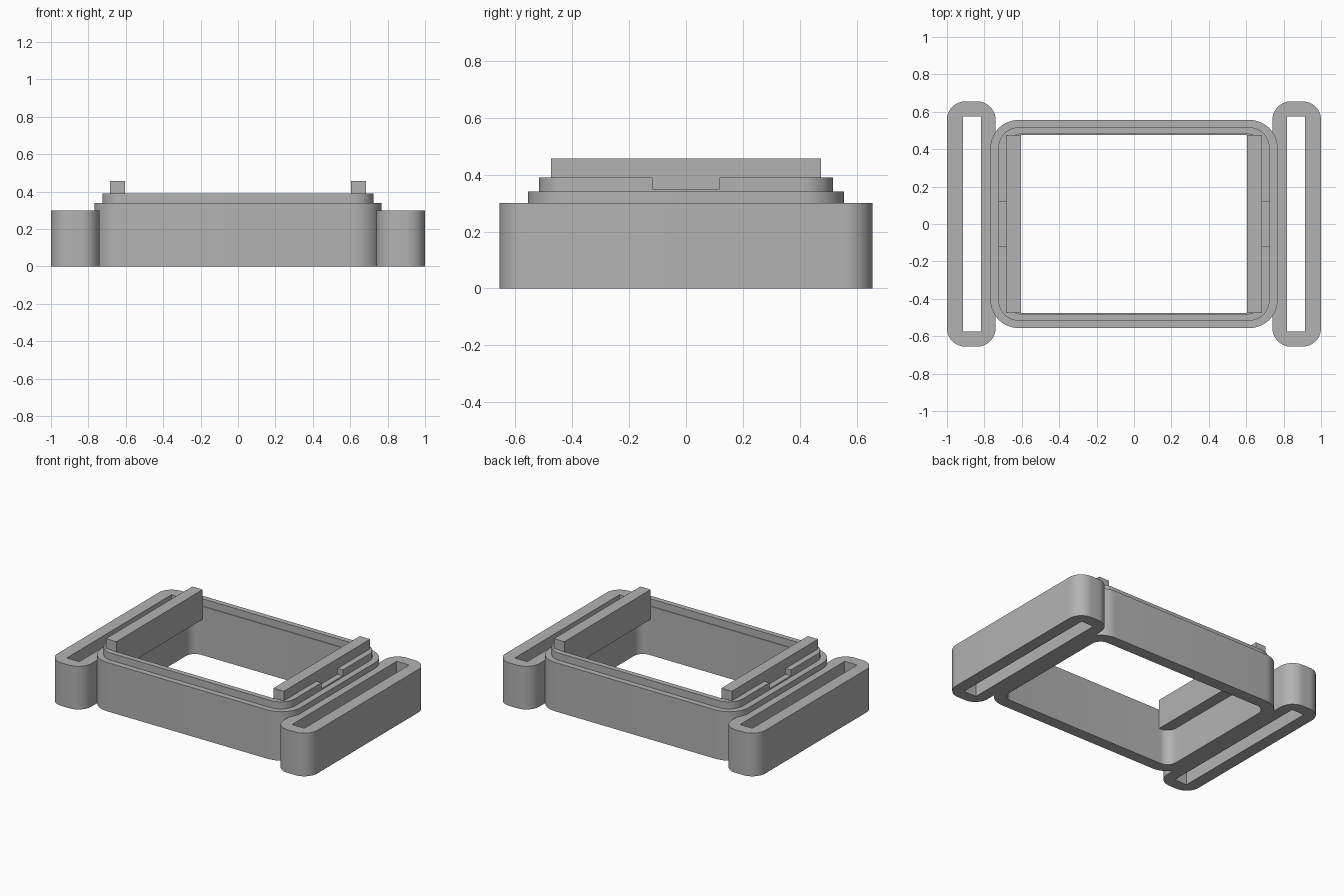
import bpy, bmesh
from math import cos, sin, pi, radians

cube = bpy.data.objects.get("Cube")
if cube:
    bpy.data.objects.remove(cube, do_unlink=True)

grey = bpy.data.materials.new("plain grey")
grey.use_nodes = True
colour = (0.45, 0.45, 0.45, 1)
grey.diffuse_color = colour
grey.node_tree.nodes["Principled BSDF"].inputs["Base Color"].default_value = colour

SEGMENTS = 12


def finish(name, bm):
    """Turn a bmesh into a grey object, smooth on the rounded corners."""
    bmesh.ops.recalc_face_normals(bm, faces=bm.faces)
    mesh = bpy.data.meshes.new(name)
    bm.to_mesh(mesh)
    bm.free()
    mesh.materials.append(grey)
    obj = bpy.data.objects.new(name, mesh)
    bpy.context.collection.objects.link(obj)
    return obj


def smooth(obj):
    bpy.ops.object.select_all(action="DESELECT")
    obj.select_set(True)
    bpy.context.view_layer.objects.active = obj
    bpy.ops.object.shade_smooth_by_angle(angle=radians(30))


def rounded(cx, hx, hy, r):
    """Outline points of a rounded rectangle."""
    points = []
    for quarter, (sx, sy) in enumerate([(1, 1), (-1, 1), (-1, -1), (1, -1)]):
        for i in range(SEGMENTS + 1):
            a = (quarter + i / SEGMENTS) * pi / 2
            points.append((cx + sx * (hx - r) + r * cos(a), sy * (hy - r) + r * sin(a)))
    return points


def frame(name, outer, inner, z0, z1):
    """Upright ring between two matching outlines."""
    bm = bmesh.new()
    rings = [[bm.verts.new((x, y, z)) for x, y in outline]
             for outline, z in ((outer, z0), (outer, z1), (inner, z1), (inner, z0))]
    n = len(outer)
    for k in range(4):
        a, b = rings[k], rings[(k + 1) % 4]
        for i in range(n):
            j = (i + 1) % n
            bm.faces.new((a[i], a[j], b[j], b[i]))
    return finish(name, bm)


def add_box(bm, x0, x1, hy, z0, z1):
    verts = bmesh.ops.create_cube(bm, size=1)["verts"]
    bmesh.ops.scale(bm, verts=verts, vec=(x1 - x0, 2 * hy, z1 - z0))
    bmesh.ops.translate(bm, verts=verts, vec=((x0 + x1) / 2, 0, (z0 + z1) / 2))


# Main case wall and the stepped lip on top of it
smooth(frame("case_wall", rounded(0, 0.768, 0.556, 0.15),
             rounded(0, 0.685, 0.475, 0.07), 0, 0.34))
lip = frame("case_lip", rounded(0, 0.725, 0.517, 0.11),
            rounded(0, 0.685, 0.48, 0.07), 0.335, 0.39)

# Notches in the two short sides of the lip
bm = bmesh.new()
for side in (-1, 1):
    add_box(bm, *sorted((side * 0.66, side * 0.8)), 0.117, 0.35, 0.45)
cutter = finish("notch_cutter", bm)
cutter.hide_render = True
cut = lip.modifiers.new("notches", "BOOLEAN")
cut.operation = "DIFFERENCE"
cut.solver = "EXACT"
cut.object = cutter
smooth(lip)
bpy.ops.object.modifier_apply(modifier="notches")
bpy.data.objects.remove(cutter, do_unlink=True)

# Clamp bars and strap loops on both sides
for side, word in ((-1, "right"), (1, "left")):
    bm = bmesh.new()
    add_box(bm, *sorted((side * 0.605, side * 0.685)), 0.475, 0.25, 0.457)
    finish(word + "_clamp_bar", bm)
    smooth(frame(word + "_strap_loop", rounded(side * 0.87, 0.13, 0.656, 0.1),
                 rounded(side * 0.867, 0.048, 0.576, 0.0005), 0, 0.30))
